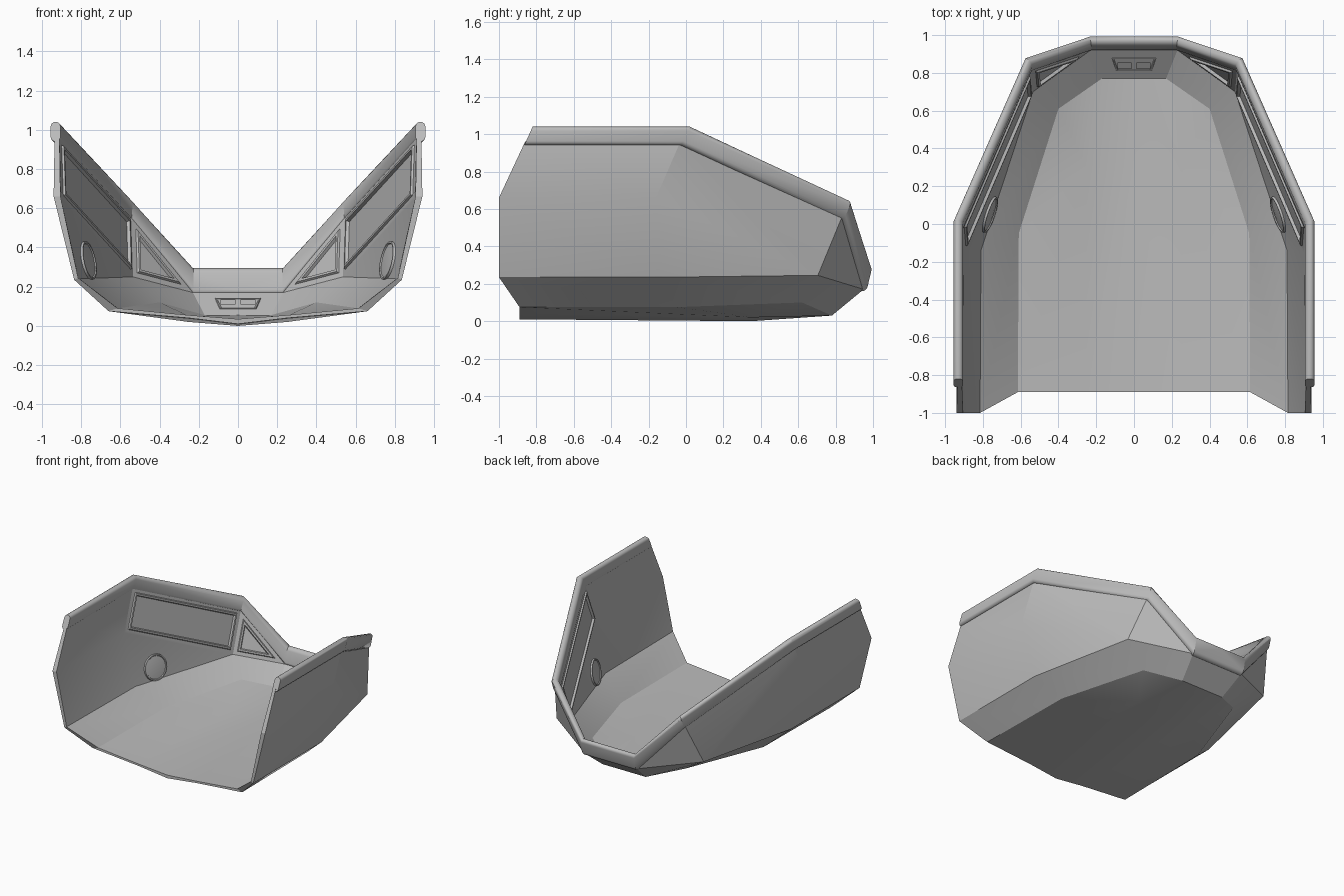
import bpy, bmesh, math
from mathutils import Vector, Matrix

if "Cube" in bpy.data.objects:
    bpy.data.objects.remove(bpy.data.objects["Cube"])

GREY = bpy.data.materials.new("plain_grey")
GREY.use_nodes = True
GREY.diffuse_color = (0.5, 0.5, 0.5, 1)
GREY.node_tree.nodes["Principled BSDF"].inputs["Base Color"].default_value = (0.5, 0.5, 0.5, 1)


def finish(name, bm, mirror=True, angle=20):
    """Turn a bmesh into a shaded object, mirrored over x = 0 if asked."""
    mesh = bpy.data.meshes.new(name)
    bm.to_mesh(mesh)
    bm.free()
    ob = bpy.data.objects.new(name, mesh)
    bpy.context.collection.objects.link(ob)
    mesh.materials.append(GREY)
    bpy.ops.object.select_all(action='DESELECT')
    ob.select_set(True)
    bpy.context.view_layer.objects.active = ob
    bpy.ops.object.shade_smooth_by_angle(angle=math.radians(angle))
    if mirror:
        ob.modifiers.new("mirror", 'MIRROR')
    return ob


# Half-hull corners: letter = station from open end to nose, digit = level from rim to keel
OUTER = dict(
    A0=(.935, -.86, .96), B0=(.935, -.03, .96), C0=(.575, .835, .56), D0=(.23, .95, .17), E0=(0, .95, .17),
    A1=(.94, -1, .66), B1=(.94, -.16, .66),
    A2=(.835, -1, .235), B2=(.835, -.14, .235), C2=(.65, .705, .245),
    A3=(.66, -.89, .075), B3=(.65, -.05, .075), C3=(.43, .62, .1), D3=(.19, .78, .03),
    A4=(.25, -.89, .04), M4=(.25, .35, .02), A5=(0, -.89, .01), M5=(0, .35, 0), D5=(0, .78, .03))
INNER = dict(
    A0=(.91, -.86, .96), B0=(.91, -.03, .96), C0=(.545, .815, .56), D0=(.23, .92, .17), E0=(0, .92, .17),
    A1=(.905, -1, .66), B1=(.9, -.15, .65),
    A2=(.815, -1, .245), B2=(.81, -.14, .24), C2=(.535, .7, .25),
    A3=(.615, -.89, .09), B3=(.61, -.05, .09), C3=(.4, .61, .12), D3=(.17, .77, .055),
    A4=(.25, -.89, .055), M4=(.25, .3, .05), A5=(0, -.89, .035), M5=(0, .3, .035), D5=(0, .77, .055))
FACES = ["A0 B0 B1 A1", "A1 B1 B2 A2", "A2 B2 B3 A3", "B0 C0 C2 B1", "B1 C2 B2",
         "B2 C2 C3 B3", "C0 D0 C2", "C2 D0 D3 C3", "D0 E0 D5 D3", "A3 B3 M4 A4",
         "B3 C3 M4", "C3 D3 M4", "A4 M4 M5 A5", "M4 D3 D5 M5"]
PANELS = ["B0 C0 C2 B1", "C0 D0 C2"]
CENTRE = Vector((0, -.1, .6))


def skin(bm, points, inward):
    """Add one layer of the hull with its faces turned in or out."""
    verts = {k: bm.verts.new(p) for k, p in points.items()}
    faces = {}
    for f in FACES:
        face = bm.faces.new([verts[k] for k in f.split()])
        face.normal_update()
        if (face.normal.dot(CENTRE - face.calc_center_median()) > 0) != inward:
            face.normal_flip()
        faces[f] = face
    return verts, faces


# Hull: outer skin, inner skin, open-end edge, framed wall panels
bm = bmesh.new()
out_v, _ = skin(bm, OUTER, False)
in_v, in_f = skin(bm, INNER, True)
for i in range(5):
    a, b = "A%d" % i, "A%d" % (i + 1)
    bm.faces.new([out_v[a], out_v[b], in_v[b], in_v[a]])
bm.normal_update()
for key in PANELS:
    for width, depth in ((.028, 0), (.006, .01), (.012, 0), (.006, -.016)):
        bmesh.ops.inset_individual(bm, faces=[in_f[key]], thickness=width, depth=depth, use_even_offset=True)
        bm.normal_update()
finish("hull", bm)

# Rounded rail along the rim: a capsule section swept between top and bottom points
RAIL = [((.93, -.82, 1.04), (.93, -.865, .94)), ((.93, .02, 1.04), (.93, -.03, .94)),
        ((.555, .865, .645), (.56, .825, .54)), ((.23, .972, .295), (.23, .94, .16)),
        ((0, .972, .295), (0, .94, .16))]
RADIUS, STEPS = .025, 8
bm = bmesh.new()
rings = []
for i, (top, low) in enumerate(RAIL):
    top, low = Vector(top), Vector(low)
    up = (top - low).normalized()
    sides = []
    for j in (i - 1, i):
        if 0 <= j < len(RAIL) - 1:
            d = Vector(RAIL[j + 1][0]) - Vector(RAIL[j][0])
            sides.append(Vector((d.y, -d.x, 0)).normalized())
    across = sum(sides, Vector()).normalized()
    across /= across.dot(sides[0])
    ring = []
    for end, start in ((top - up * RADIUS, 0), (low + up * RADIUS, math.pi)):
        for s in range(STEPS + 1):
            t = start + math.pi * s / STEPS
            ring.append(bm.verts.new(end + RADIUS * (across * math.cos(t) + up * math.sin(t))))
    rings.append(ring)
for r, q in zip(rings, rings[1:]):
    n = len(r)
    for k in range(n):
        bm.faces.new([r[k], r[(k + 1) % n], q[(k + 1) % n], q[k]])
bm.faces.new(rings[0])
bmesh.ops.recalc_face_normals(bm, faces=bm.faces)
# The nose end stays open at the mirror plane, so check the outward direction
bm.normal_update()
probe = max(bm.faces, key=lambda f: f.calc_center_median().x)
if probe.normal.x < 0:
    bmesh.ops.reverse_faces(bm, faces=bm.faces)
finish("rim_rail", bm, angle=30)

# Round wall disc with a stepped lip
b1, c2, b2 = (Vector(INNER[k]) for k in ("B1", "C2", "B2"))
normal = (c2 - b1).cross(b2 - b1).normalized()
spot = b1 * .22 + c2 * .23 + b2 * .55
if normal.dot(CENTRE - spot) < 0:
    normal.negate()
bm = bmesh.new()
place = Matrix.Translation(spot) @ normal.to_track_quat('Z', 'Y').to_matrix().to_4x4()
bmesh.ops.create_cone(bm, cap_ends=True, segments=32, radius1=.103, radius2=.098, depth=.024, matrix=place)
bm.normal_update()
cap = max((f for f in bm.faces if len(f.verts) > 4), key=lambda f: f.normal.dot(normal))
for width, depth in ((.008, 0), (.004, -.006), (.04, .004)):
    bmesh.ops.inset_individual(bm, faces=[cap], thickness=width, depth=depth)
    bm.normal_update()
finish("wall_disc", bm, angle=30)

# Nose vent: tapered raised plate with two blocks of sunken slots
slope = (Vector(INNER["E0"]) - Vector(INNER["D5"])).normalized()
face_out = Vector((1, 0, 0)).cross(slope)
frame = Matrix((Vector((1, 0, 0)), slope, face_out)).transposed().to_4x4()
middle = (Vector(INNER["E0"]) + Vector(INNER["D5"])) / 2

bm = bmesh.new()
bmesh.ops.create_cube(bm, size=1, matrix=Matrix.Diagonal((.24, .09, .012, 1)))
for v in bm.verts:
    if v.co.y < 0:
        v.co.x *= .8
    if v.co.z > 0:
        v.co *= .95
bm.normal_update()
front = max(bm.faces, key=lambda f: f.normal.z)
bmesh.ops.inset_individual(bm, faces=[front], thickness=.008, depth=0)
bmesh.ops.inset_individual(bm, faces=[front], thickness=.003, depth=-.003)
bm.transform(Matrix.Translation(middle) @ frame)
finish("vent_plate", bm, mirror=False)

bm = bmesh.new()
bmesh.ops.create_grid(bm, x_segments=4, y_segments=2, size=.5)
bm.transform(Matrix.Translation((.05, 0, .012)) @ Matrix.Diagonal((.076, .044, 1, 1)))
bmesh.ops.inset_individual(bm, faces=bm.faces[:], thickness=.003, depth=0)
bm.normal_update()
slots = [f for f in bm.faces if max(v.co.x for v in f.verts) - min(v.co.x for v in f.verts) < .0135
         and f.calc_area() > .0001]
bmesh.ops.inset_individual(bm, faces=slots, thickness=.001, depth=-.008)
bm.transform(Matrix.Translation(middle) @ frame)
finish("vent_slots", bm, angle=15)
